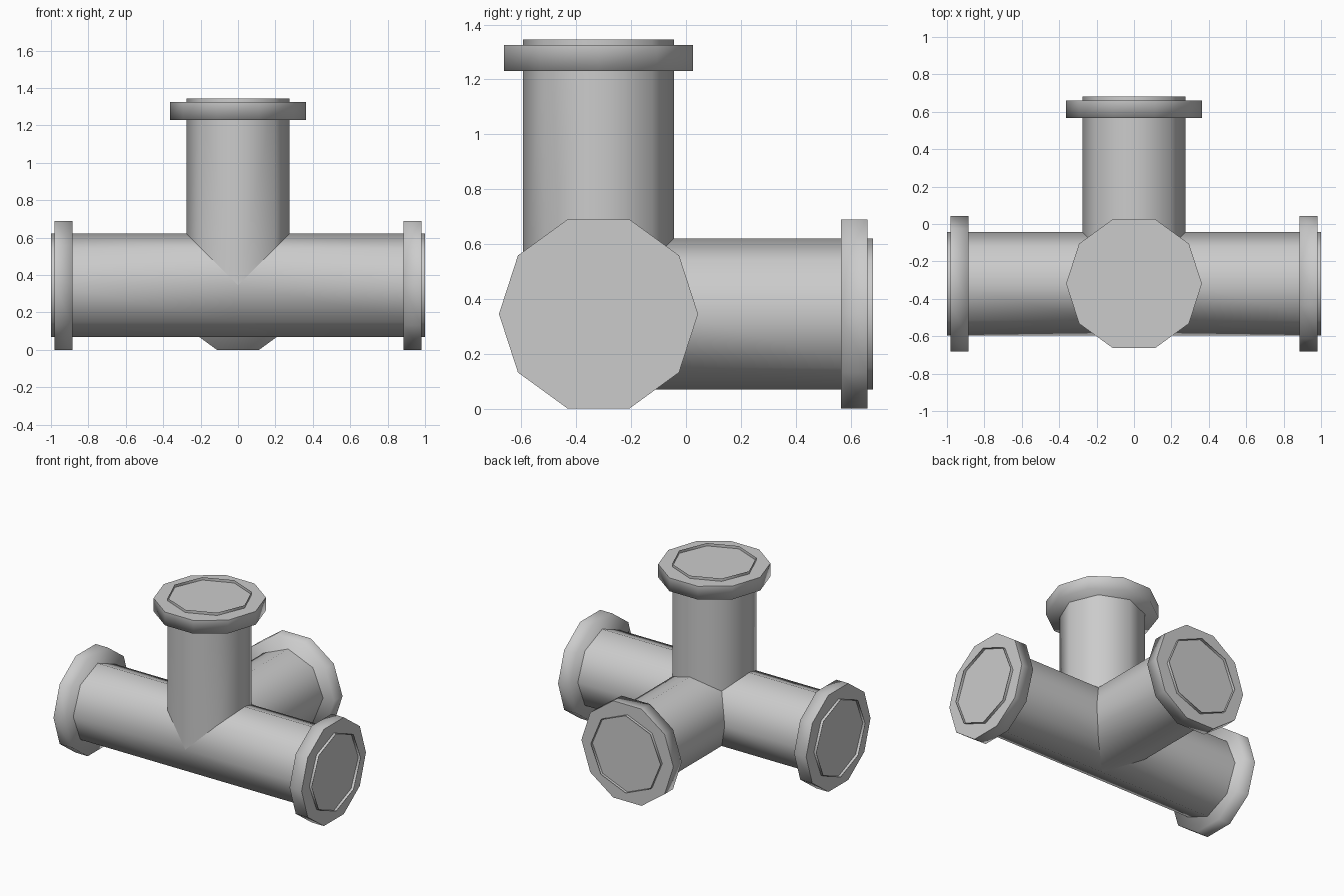
import bpy, bmesh, math
from mathutils import Vector

cube = bpy.data.objects.get("Cube")
if cube:
    bpy.data.objects.remove(cube, do_unlink=True)

CENTRE = Vector((0, -0.319, 0.345))   # point where all pipe axes meet
PIPE_R = 0.276
FLANGE_R = 0.363

metal = bpy.data.materials.new("grey_metal")
metal.use_nodes = True
GREY = (0.6, 0.6, 0.6, 1)
metal.diffuse_color = GREY
metal.node_tree.nodes["Principled BSDF"].inputs["Base Color"].default_value = GREY

ARMS = {
    "left": Vector((1, 0, 0)),
    "right": Vector((-1, 0, 0)),
    "back": Vector((0, 1, 0)),
    "top": Vector((0, 0, 1)),
}


def tube(axis, sides, radius, start, end):
    """Smooth open tube along an axis; returns the mesh and its two end rings."""
    u = Vector((0, 1, 0)) if axis.x else Vector((1, 0, 0))
    v = axis.cross(u)
    bm = bmesh.new()
    rings = []
    for d in (start, end):
        ring = []
        for i in range(sides):
            a = math.tau * i / sides
            ring.append(bm.verts.new(axis * d + radius * (u * math.cos(a) + v * math.sin(a))))
        rings.append(ring)
    low, high = rings
    for i in range(sides):
        j = (i + 1) % sides
        bm.faces.new((low[i], low[j], high[j], high[i])).smooth = True
    bm.normal_update()
    return bm, low, high


def finish(bm, name):
    mesh = bpy.data.meshes.new(name)
    bm.to_mesh(mesh)
    bm.free()
    mesh.materials.append(metal)
    obj = bpy.data.objects.new(name, mesh)
    obj.location = CENTRE
    bpy.context.collection.objects.link(obj)


for name, axis in ARMS.items():
    # thin open-ended octagonal pipe, mitred against every other arm
    pipe, _, _ = tube(axis, 8, PIPE_R, -0.5, 1.0)
    for other in ARMS.values():
        if other != axis:
            bmesh.ops.bisect_plane(
                pipe, geom=pipe.verts[:] + pipe.edges[:] + pipe.faces[:], dist=1e-5,
                plane_co=(0, 0, 0), plane_no=(axis - other).normalized(), clear_inner=True)
    finish(pipe, name + "_pipe")

    # solid ten-sided flange with a crisp outer face, just short of the pipe end
    flange, low, high = tube(axis, 10, FLANGE_R, 0.885, 0.98)
    flange.faces.new(low[::-1]).smooth = True
    for edge in flange.faces.new(high).edges:
        edge.smooth = False
    finish(flange, name + "_flange")
